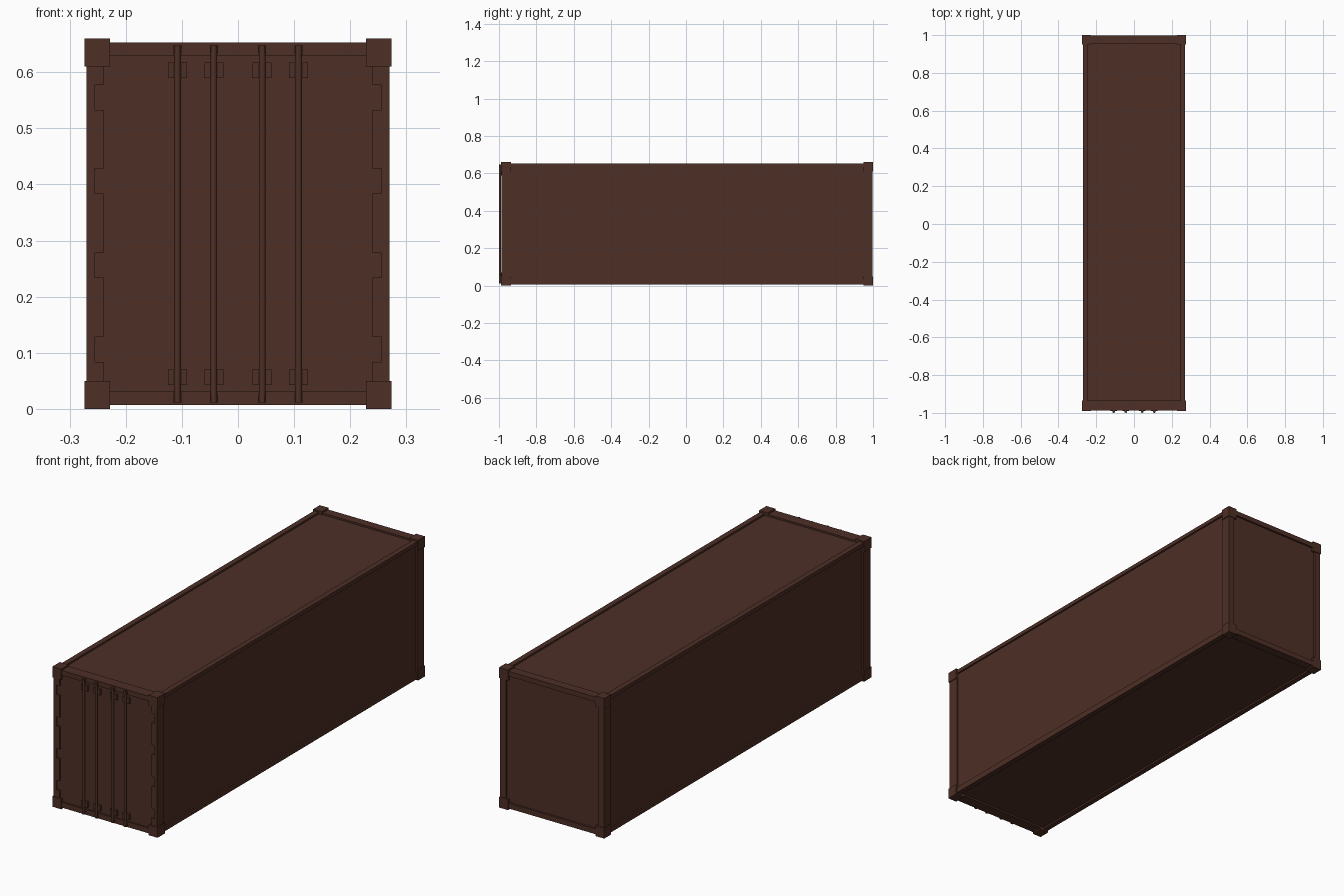
import bpy, bmesh

if "Cube" in bpy.data.objects:
    bpy.data.objects.remove(bpy.data.objects["Cube"])

# One flat colour for the whole container
paint = bpy.data.materials.new("dark red brown paint")
paint.diffuse_color = (0.075, 0.028, 0.019, 1)
paint.use_nodes = True
paint.node_tree.nodes["Principled BSDF"].inputs["Base Color"].default_value = paint.diffuse_color


def finish(name, bm):
    bmesh.ops.recalc_face_normals(bm, faces=bm.faces)
    mesh = bpy.data.meshes.new(name)
    bm.to_mesh(mesh)
    bm.free()
    mesh.materials.append(paint)
    obj = bpy.data.objects.new(name, mesh)
    bpy.context.collection.objects.link(obj)
    return obj


def box(name, x0, x1, y0, y1, z0, z1):
    bm = bmesh.new()
    bmesh.ops.create_cube(bm, size=1)
    for v in bm.verts:
        v.co = ((x0 + x1) / 2 + v.co.x * (x1 - x0),
                (y0 + y1) / 2 + v.co.y * (y1 - y0),
                (z0 + z1) / 2 + v.co.z * (z1 - z0))
    return finish(name, bm)


def side_box(name, s, x0, x1, *rest):
    a, b = sorted((s * x0, s * x1))
    return box(name, a, b, *rest)


FRONT, BACK = -0.987, 0.997
HINGE_Z = (0.106, 0.256, 0.406, 0.555)

# Cargo body: recessed walls, roof and floor
box("body_panels", -0.262, 0.262, -0.97, 0.988, 0.015, 0.645)

# Door panel with hinge leaves reaching into the post notches
box("door_panel", -0.24, 0.24, -0.98, -0.965, 0.032, 0.63)


def notched_post(s):
    # Front corner post: outline with hinge notches, pushed back in depth
    pts = [(0.27, 0.03), (0.27, 0.635), (0.24, 0.635)]
    for z in reversed(HINGE_Z):
        pts += [(0.24, z + 0.022), (0.256, z + 0.022),
                (0.256, z - 0.022), (0.24, z - 0.022)]
    pts.append((0.24, 0.03))
    bm = bmesh.new()
    face = bm.faces.new([bm.verts.new((s * x, FRONT, z)) for x, z in pts])
    ext = bmesh.ops.extrude_face_region(bm, geom=[face])
    for v in ext["geom"]:
        if isinstance(v, bmesh.types.BMVert):
            v.co.y = -0.935
    finish("front_post", bm)


for s in (-1, 1):
    notched_post(s)
    for z in HINGE_Z:
        side_box("hinge_leaf", s, 0.235, 0.256, -0.98, -0.965, z - 0.022, z + 0.022)
    side_box("back_post", s, 0.24, 0.27, 0.948, BACK, 0.03, 0.635)
    # Long edge rails
    side_box("bottom_side_rail", s, 0.245, 0.27, -0.95, 0.96, 0.007, 0.035)
    side_box("top_side_rail", s, 0.245, 0.27, -0.95, 0.96, 0.635, 0.653)
    # Corner castings
    for z in (0, 0.61):
        side_box("front_corner_casting", s, 0.228, 0.274, -0.99, -0.935, z, z + 0.05)
        side_box("back_corner_casting", s, 0.228, 0.274, 0.95, 1.0, z, z + 0.05)

# End cross rails
for label, y0, y1 in (("front", FRONT, -0.935), ("back", 0.955, BACK)):
    box(label + "_sill", -0.26, 0.26, y0, y1, 0.007, 0.032)
    box(label + "_header", -0.26, 0.26, y0, y1, 0.63, 0.653)

# Door locking rods with cam ends and guide brackets
for x in (-0.108, -0.043, 0.043, 0.108):
    bm = bmesh.new()
    bmesh.ops.create_cone(bm, cap_ends=True, segments=12, radius1=0.006,
                          radius2=0.006, depth=0.637)
    bmesh.ops.translate(bm, verts=bm.verts, vec=(x, -0.994, 0.3295))
    finish("lock_rod", bm)
    for z in (0.011, 0.634):
        box("rod_cam", x - 0.007, x + 0.007, -0.997, -0.985, z, z + 0.014)
    for z in (0.043, 0.59):
        box("rod_bracket", x - 0.017, x + 0.017, -0.99, -0.975, z, z + 0.027)
